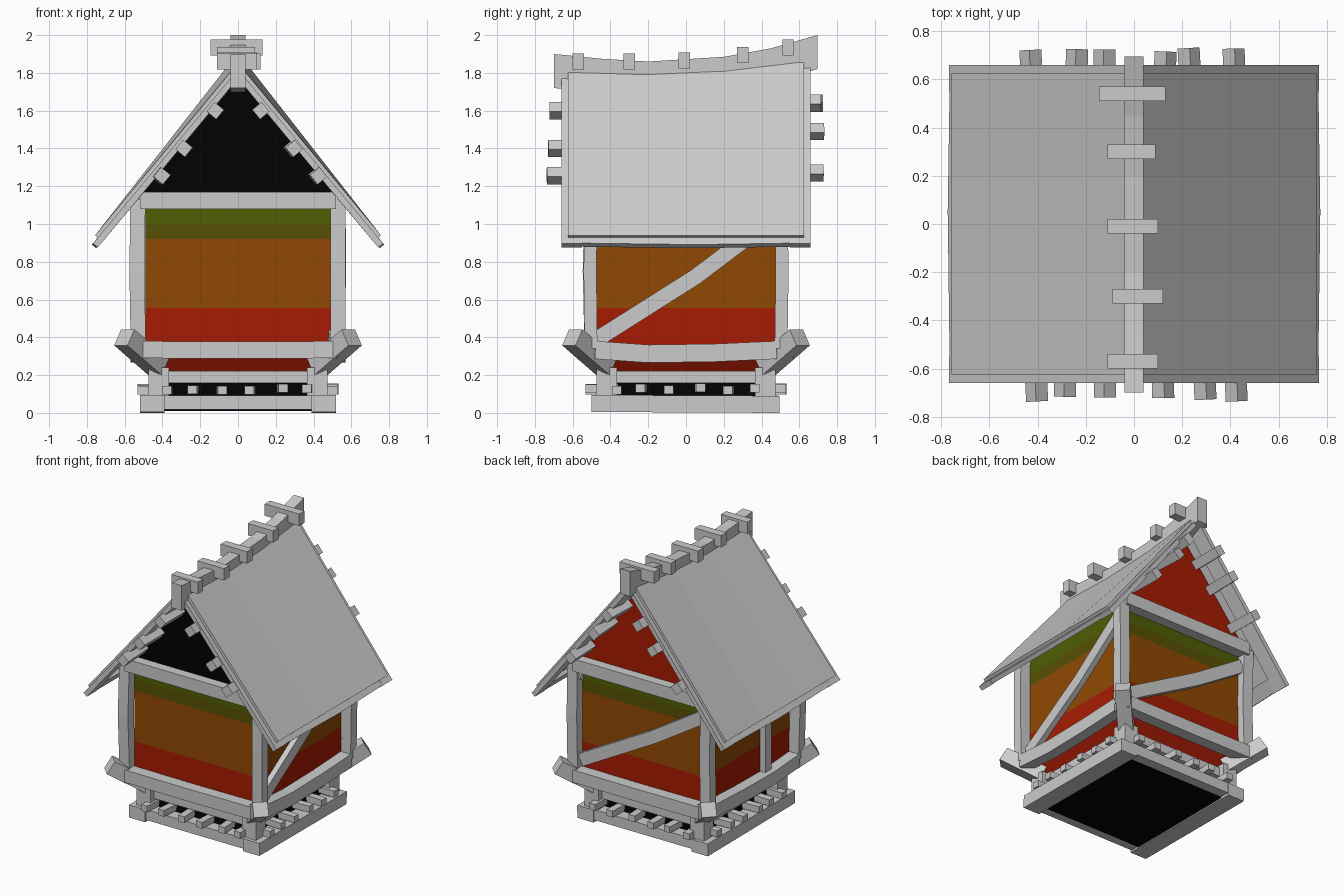
import bpy, bmesh, random
from mathutils import Vector

default_cube = bpy.data.objects.get("Cube")
if default_cube:
    bpy.data.objects.remove(default_cube, do_unlink=True)

rng = random.Random(4)


def make_material(name, red, green, blue):
    material = bpy.data.materials.new(name)
    material.use_nodes = True
    color = (red, green, blue, 1)
    material.diffuse_color = color
    material.node_tree.nodes["Principled BSDF"].inputs["Base Color"].default_value = color
    return material


GREY = make_material("timber grey", .6, .6, .6)
BLACK = make_material("opening black", .0005, .0005, .0005)
RED = make_material("wall red", .39, .011, .001)
ORANGE = make_material("wall orange", .28, .066, .001)
OLIVE = make_material("wall olive", .095, .08, .001)
GREEN = make_material("wall green", .08, .112, .001)


def loft(name, sections, materials, rule=None):
    """Skin matching closed sections; rule gives each step's material index."""
    bm = bmesh.new()
    rings = [[bm.verts.new(p) for p in section] for section in sections]
    count = len(rings[0])
    for step, (low, high) in enumerate(zip(rings, rings[1:])):
        for i in range(count):
            j = (i + 1) % count
            face = bm.faces.new((low[i], low[j], high[j], high[i]))
            face.material_index = rule[step] if rule else 0
    bm.faces.new(rings[0][::-1])
    bm.faces.new(rings[-1])
    bmesh.ops.recalc_face_normals(bm, faces=bm.faces)
    mesh = bpy.data.meshes.new(name)
    bm.to_mesh(mesh)
    bm.free()
    for material in materials:
        mesh.materials.append(material)
    obj = bpy.data.objects.new(name, mesh)
    bpy.context.collection.objects.link(obj)


def beam(name, points, width, height, up=(0, 0, 1)):
    """Sweep a rectangular timber along a path."""
    path = [Vector(p) for p in points]
    sections = []
    for i, point in enumerate(path):
        along = (path[min(i + 1, len(path) - 1)] - path[max(i - 1, 0)]).normalized()
        side = along.cross(Vector(up)).normalized()
        rise = side.cross(along)
        sections.append([point + side * a * width / 2 + rise * b * height / 2
                         for a, b in ((-1, -1), (1, -1), (1, 1), (-1, 1))])
    loft(name, sections, [GREY])


def square(x, y, z):
    return [(-x, -y, z), (x, -y, z), (x, y, z), (-x, y, z)]


SIDES = (-1, 1)

# Base frame and dark core
loft("base_core", [square(.42, .42, .01), square(.39, .39, .17)], [BLACK])
for s in SIDES:
    beam("base_side_beam", [(s * .455, -.5, .05), (s * .455, .495, .045)], .13, .09)
    beam("base_cross_beam", [(-.41, s * .445, .055), (.41, s * .445, .055)], .09, .075)
    beam("sill_side", [(s * .4, -.42, .19), (s * .4, .42, .19)], .07, .065)
    beam("sill_cross", [(-.42, s * .4, .19), (.42, s * .4, .19)], .07, .065)

# Joist ends poking out between base and sill
for place in (-.37, -.23, -.09, .07, .23, .37):
    for s in SIDES:
        shift = rng.uniform(-.015, .015)
        z = .125 + rng.uniform(-.008, .008)
        beam("joist_end", [(place, s * .36, z), (place + shift, s * .53, z)], .05, .045)
        beam("joist_end", [(s * .36, place, z), (s * .53, place - shift, z)], .05, .045)

# Painted walls with a flared skirt
loft("walls",
     [square(.38, .38, .2), square(.49, .48, .36), square(.49, .48, .555),
      square(.49, .48, .92), square(.49, .48, 1), square(.49, .48, 1.19)],
     [RED, ORANGE, OLIVE, GREEN], rule=[0, 0, 1, 2, 3])

# Gable panels
for name, s, paint in (("front_gable", -1, BLACK), ("back_gable", 1, RED)):
    outline = [(-.54, 1.15), (.54, 1.15), (0, 1.81)]
    loft(name, [[(x, s * y, z) for x, z in outline] for y in (.45, .485)], [paint])

# Corner timbers: stub posts, wall posts, diagonal brackets
for sx in SIDES:
    for sy in SIDES:
        beam("stub_post", [(sx * .42, sy * .42, .09), (sx * .42, sy * .42, .24)],
             .11, .11, up=(0, 1, 0))
        bend = rng.uniform(-.006, .012)
        beam("corner_post", [(sx * .528, sy * .503, .34),
                             (sx * (.525 + bend), sy * (.503 + bend), .75),
                             (sx * .53, sy * .503, 1.13)], .08, .068, up=(0, 1, 0))
        beam("corner_bracket", [(sx * .42, sy * .42, .242), (sx * .602, sy * .602, .4)],
             .1, .1)

# Lower and upper wall beams
for s in SIDES:
    beam("lower_cross_beam", [(-.53, s * .53, .335), (0, s * .53, .332),
                              (.53, s * .53, .335)], .085, .09)
    beam("lower_side_beam", [(s * .53, -.48, .333), (s * .53, -.2, .313),
                             (s * .53, .15, .318), (s * .53, .48, .333)], .08, .095)
    beam("upper_cross_beam", [(-.52, s * .515, 1.125), (.52, s * .515, 1.125)], .08, .09)

# Wall braces on the remaining three walls
beam("right_brace", [(.505, -.48, .385), (.505, .05, .72), (.505, .5, 1.06)], .05, .085)
beam("back_brace", [(.48, .495, .435), (-.1, .495, .755), (-.49, .495, 1)], .05, .088)
beam("left_stud", [(-.505, -.18, .35), (-.505, -.18, 1.14)], .07, .05, up=(1, 0, 0))


# Sagging roof: upper panel resting on barge boards and eave boards
def sag(y):
    return .045 * y + .09 * y * y - .012


def roof_layer(name, s, depths, apex_low, apex_high, eave_low, eave_high):
    sections = []
    for y in depths:
        sections.append([(0, y, apex_low + sag(y)), (s * eave_low[0], y, eave_low[1]),
                         (s * eave_high[0], y, eave_high[1]), (0, y, apex_high + sag(y))])
    loft(name, sections, [GREY])


for s in SIDES:
    roof_layer("roof_panel", s, (-.625, -.2, .2, .625), 1.819, 1.856,
               (.74, .926), (.757, .94))
    for end in SIDES:
        roof_layer("barge_board", s, (end * .55, end * .66), 1.774, 1.821,
                   (.742, .876), (.768, .897))
    slope = Vector((s * .771, 0, .637))
    beam("eave_board", [(s * .722, -.57, .928), (s * .73, .05, .92), (s * .722, .57, .928)],
         .1, .03, up=slope)

# Purlin ends along the roof edges
purlins = {-1: ((.12, 1.6), (.285, 1.4), (.415, 1.255)),
           1: ((.122, 1.64), (.24, 1.49), (.42, 1.27))}
for end, places in purlins.items():
    for s in SIDES:
        for x, z in places:
            shift = rng.uniform(-.015, .015)
            beam("purlin_end", [(s * x, end * .49, z),
                                (s * x + shift, end * rng.uniform(.715, .74), z)],
                 .065, .065, up=(s * .771, 0, .637))

# Ridge beam with upright ends, and its cross pegs
ridge = [(-.7, 1.9), (-.45, 1.875), (-.2, 1.86), (.2, 1.885), (.45, 1.93), (.695, 2)]
loft("ridge_beam", [[(-.04, y, top - .18), (.04, y, top - .18), (.04, y, top), (-.04, y, top)]
                    for y, top in ridge], [GREY])
for y, z, left, right in ((-.57, 1.86, -.11, .1), (-.3, 1.86, -.09, .12),
                          (-.01, 1.865, -.11, .1), (.3, 1.895, -.11, .09),
                          (.54, 1.935, -.145, .13)):
    beam("ridge_peg", [(left, y, z), (right, y, z)], .06, .085)
